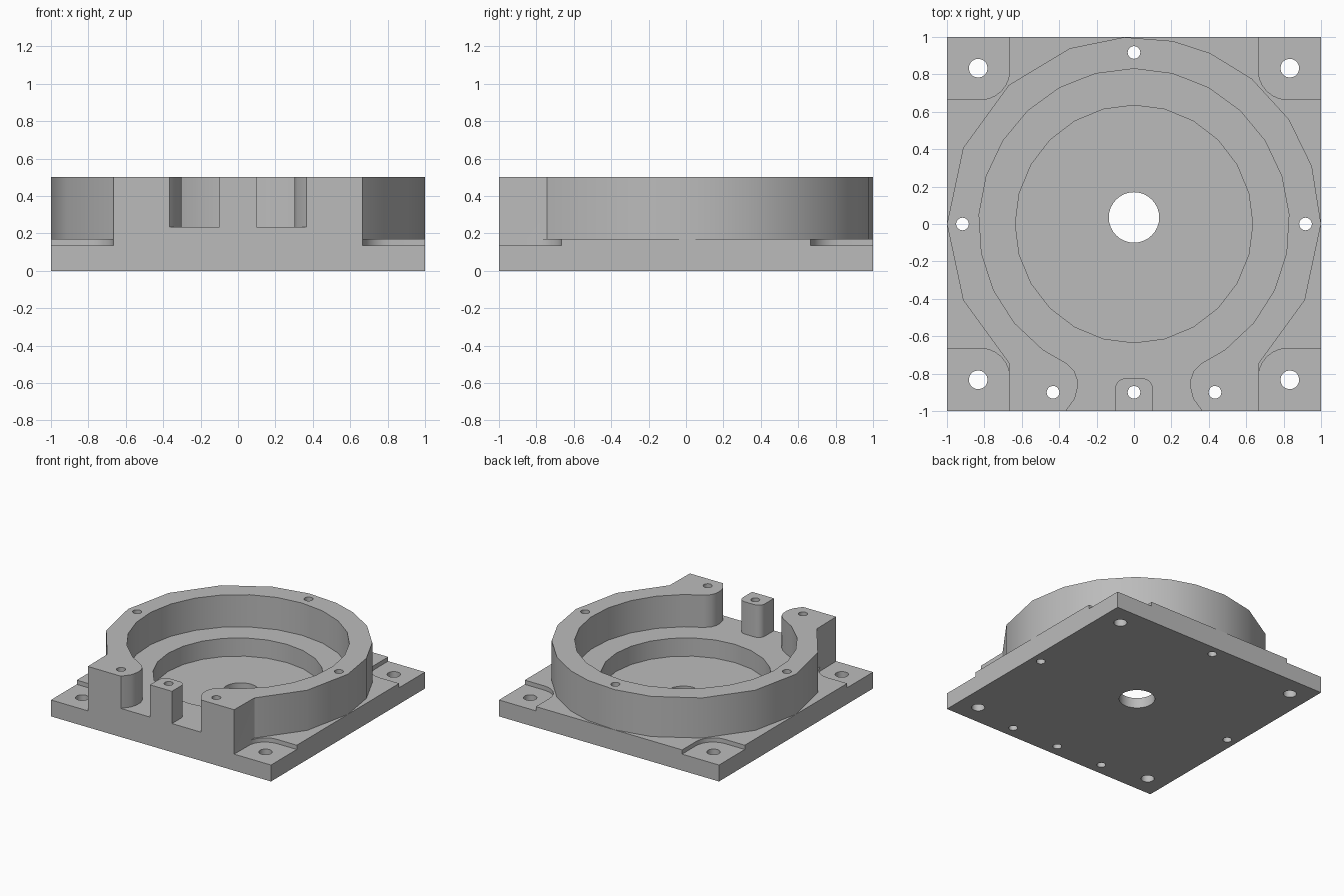
import bpy
import bmesh
from math import sin, cos, radians

old = bpy.data.objects.get("Cube")
if old:
    bpy.data.objects.remove(old, do_unlink=True)

grey = bpy.data.materials.new("machined grey")
grey.use_nodes = True
grey.diffuse_color = (0.5, 0.5, 0.5, 1)
grey.node_tree.nodes["Principled BSDF"].inputs["Base Color"].default_value = (0.5, 0.5, 0.5, 1)


def arc(r, start, end, steps, cx=0, cy=0):
    angles = [radians(start + (end - start) * i / steps) for i in range(steps + 1)]
    return [(cx + r * cos(a), cy + r * sin(a)) for a in angles]


def circle(r, steps, cx=0, cy=0):
    return arc(r, 0, 360, steps, cx, cy)[:-1]


def prism(name, outline, z0, z1):
    """Extrude a closed outline between two heights."""
    bm = bmesh.new()
    face = bm.faces.new([bm.verts.new((x, y, z0)) for x, y in outline])
    top = bmesh.ops.extrude_face_region(bm, geom=[face])["geom"]
    moved = [v for v in top if isinstance(v, bmesh.types.BMVert)]
    bmesh.ops.translate(bm, verts=moved, vec=(0, 0, z1 - z0))
    bmesh.ops.recalc_face_normals(bm, faces=bm.faces)
    mesh = bpy.data.meshes.new(name)
    bm.to_mesh(mesh)
    bm.free()
    mesh.materials.append(grey)
    obj = bpy.data.objects.new(name, mesh)
    bpy.context.collection.objects.link(obj)
    return obj


def combine(target, tool, operation):
    """Apply a boolean and discard the tool."""
    tool.hide_render = True
    mod = target.modifiers.new("combine", "BOOLEAN")
    mod.operation = operation
    mod.solver = "EXACT"
    mod.object = tool
    bpy.context.view_layer.objects.active = target
    bpy.ops.object.modifier_apply(modifier=mod.name)
    bpy.data.objects.remove(tool, do_unlink=True)


# Square mounting plate
housing = prism("motor_mount_housing", [(-1, -1), (1, -1), (1, 1), (-1, 1)], 0, 0.17)

# Shallow corner pockets with a rounded inner corner
for sx in (-1, 1):
    for sy in (-1, 1):
        corner = [(1.1, 0.665), (1.1, 1.1), (0.665, 1.1)] + arc(0.155, 180, 270, 6, 0.82, 0.82)
        combine(housing, prism("corner_pocket", [(sx * x, sy * y) for x, y in corner], 0.135, 0.3),
                "DIFFERENCE")

# Ring wall with a square front block
ring_angles = [-48, -24, 0, 18, 34, 51, 66, 78, 93, 110, 132, 156, 180, 204, 228]
outline = [(cos(radians(a)), sin(radians(a))) for a in ring_angles]
outline += [(-0.665, -1), (0.665, -1)]
ring_wall = prism("ring_wall", outline, 0.05, 0.5)

# Round cavity opening to the front between two rounded lobes
lobe = [(0.36, -0.745), (0.32, -0.785), (0.303, -0.83), (0.303, -0.88),
        (0.317, -0.935), (0.365, -1), (0.365, -1.1)]
cavity = arc(0.83, -54, 234, 20) + [(-x, y) for x, y in lobe] + lobe[::-1]
combine(ring_wall, prism("cavity", cavity, 0.235, 0.7), "DIFFERENCE")
combine(housing, ring_wall, "UNION")

# Free standing post in the front opening
post = [(-0.1, -1), (0.1, -1)] + arc(0.055, 0, 90, 5, 0.045, -0.88) + arc(0.055, 90, 180, 5, -0.045, -0.88)
combine(housing, prism("front_post", post, 0.1, 0.5), "UNION")

# Sunken round floor and shaft hole
combine(housing, prism("pit", circle(0.635, 24), 0.085, 0.7), "DIFFERENCE")
combine(housing, prism("shaft_hole", circle(0.135, 32, 0, 0.035), -0.1, 0.7), "DIFFERENCE")

# Corner bolt holes and small screw holes
holes = [(sx * 0.833, sy * 0.833, 0.05) for sx in (-1, 1) for sy in (-1, 1)]
holes += [(x, y, 0.034) for x, y in
          [(-0.917, 0), (0.917, 0), (0, 0.917), (-0.433, -0.9), (0, -0.9), (0.433, -0.9)]]
for x, y, r in holes:
    combine(housing, prism("screw_hole", circle(r, 20, x, y), -0.1, 0.7), "DIFFERENCE")

# Smooth curved walls, keep edges sharp
bpy.ops.object.select_all(action="DESELECT")
housing.select_set(True)
bpy.context.view_layer.objects.active = housing
bpy.ops.object.shade_smooth_by_angle(angle=radians(30))
